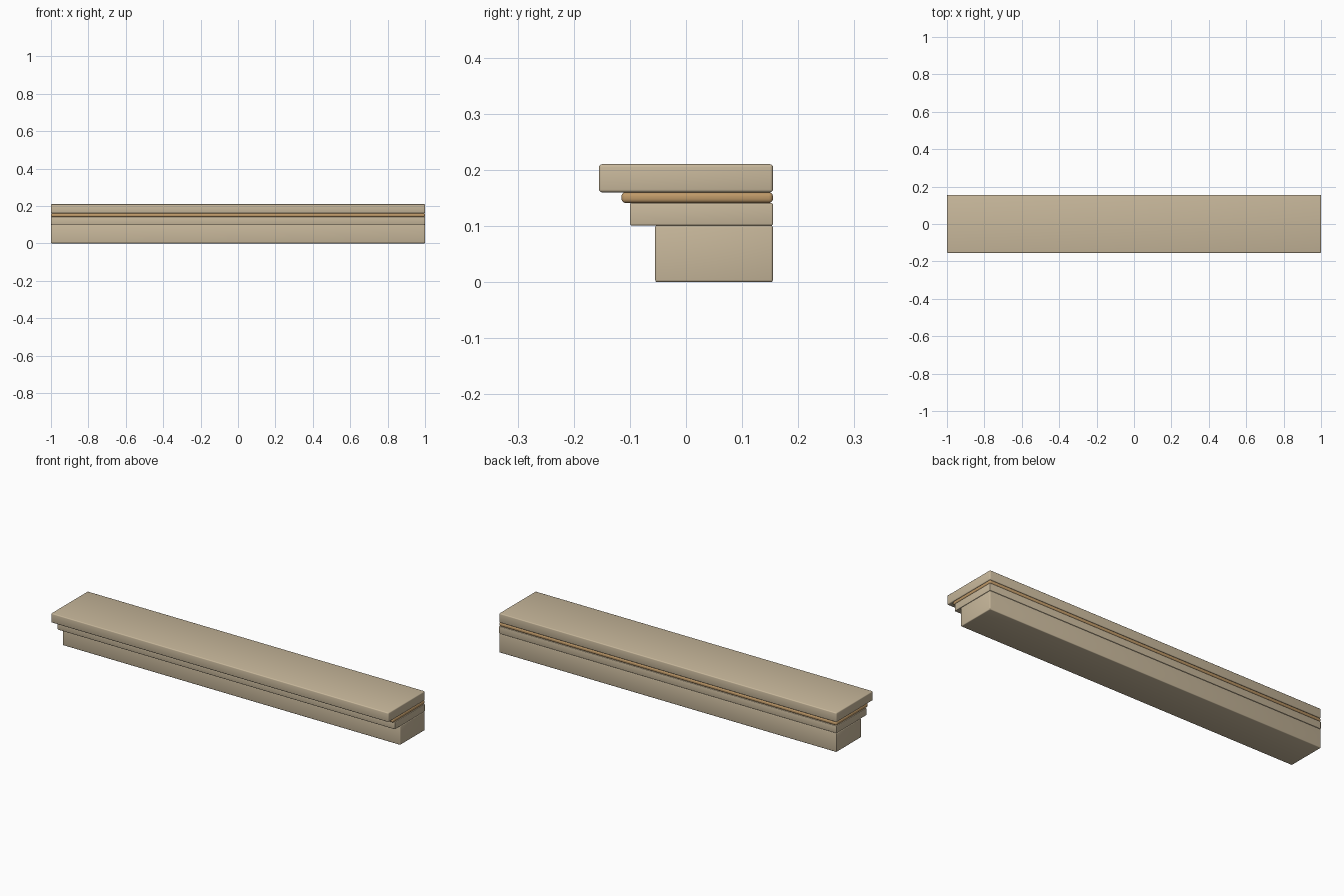
import bpy
import math

if "Cube" in bpy.data.objects:
    bpy.data.objects.remove(bpy.data.objects["Cube"], do_unlink=True)

BACK = 0.155
LENGTH = 2.0


def material(name, colour):
    mat = bpy.data.materials.new(name)
    mat.use_nodes = True
    mat.diffuse_color = colour
    mat.node_tree.nodes["Principled BSDF"].inputs["Base Color"].default_value = colour
    return mat


def course(name, front, bottom, top, bevel, mat):
    """Full-length rounded slab, flush at the back."""
    bpy.ops.mesh.primitive_cube_add(
        size=1, location=(0, (front + BACK) / 2, (bottom + top) / 2))
    obj = bpy.context.object
    obj.name = name
    obj.scale = (LENGTH, BACK - front, top - bottom)
    bpy.ops.object.transform_apply(location=False, rotation=False, scale=True)
    mod = obj.modifiers.new("rounded_edges", "BEVEL")
    mod.width = bevel
    mod.segments = 3
    bpy.ops.object.modifier_apply(modifier=mod.name)
    obj.data.materials.append(mat)
    bpy.ops.object.shade_smooth_by_angle(angle=math.radians(35))


stone = material("sandstone", (0.58, 0.48, 0.33, 1))
trim = material("ochre_trim", (0.52, 0.32, 0.14, 1))

# Stacked courses, each stepping further forward
course("frieze_base", -0.055, 0.0, 0.101, 0.004, stone)
course("lower_moulding", -0.10, 0.101, 0.141, 0.003, stone)
course("trim_bead", -0.115, 0.141, 0.16, 0.007, trim)
course("cornice_cap", -0.155, 0.16, 0.21, 0.005, stone)
